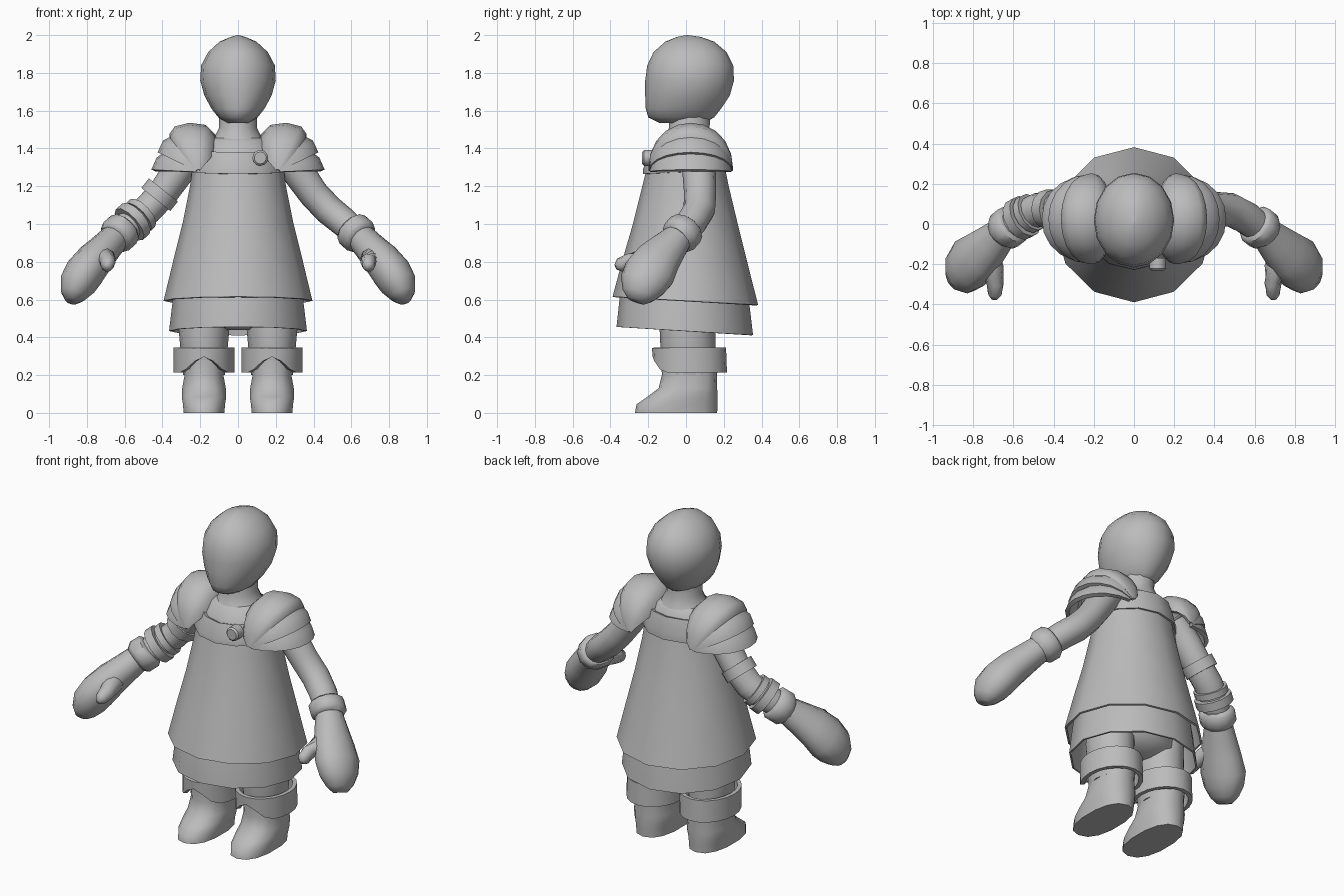
import bpy, bmesh, math
from mathutils import Vector

if "Cube" in bpy.data.objects:
    bpy.data.objects.remove(bpy.data.objects["Cube"])

grey = bpy.data.materials.new("plain_grey")
grey.diffuse_color = (0.5, 0.5, 0.5, 1)
grey.use_nodes = True
grey.node_tree.nodes["Principled BSDF"].inputs["Base Color"].default_value = grey.diffuse_color


def loft(name, rings, closed=True, caps=True, angle=40, thick=0):
    """Skin a list of point rings into one mesh."""
    bm = bmesh.new()
    vs = [[bm.verts.new(p) for p in r] for r in rings]
    n = len(vs[0])
    for a, b in zip(vs, vs[1:]):
        for i in range(n if closed else n - 1):
            j = (i + 1) % n
            bm.faces.new((a[i], a[j], b[j], b[i]))
    if caps:
        bm.faces.new(vs[0][::-1])
        bm.faces.new(vs[-1])
    bmesh.ops.remove_doubles(bm, verts=bm.verts, dist=1e-4)
    bmesh.ops.recalc_face_normals(bm, faces=bm.faces)
    me = bpy.data.meshes.new(name)
    bm.to_mesh(me)
    bm.free()
    ob = bpy.data.objects.new(name, me)
    bpy.context.collection.objects.link(ob)
    me.materials.append(grey)
    bpy.ops.object.select_all(action='DESELECT')
    ob.select_set(True)
    bpy.context.view_layer.objects.active = ob
    if thick:
        m = ob.modifiers.new("thickness", 'SOLIDIFY')
        m.thickness = thick
        m.offset = 0
        bpy.ops.object.modifier_apply(modifier=m.name)
    bpy.ops.object.shade_smooth_by_angle(angle=math.radians(angle))
    return ob


def flat(z, rx, yf, yb, n=12, cx=0, tilt=0, power=1):
    """Level oval ring between front yf and back yb; tilt lowers the back."""
    out = []
    for i in range(n):
        a = 2 * math.pi * i / n
        s, c = math.sin(a), -math.cos(a)
        s = math.copysign(abs(s) ** power, s)
        c = math.copysign(abs(c) ** power, c)
        out.append((cx + rx * s, (yf + yb) / 2 + c * (yb - yf) / 2, z - tilt * c))
    return out


def tube(name, path, n=12, **kw):
    """Sweep ovals along a path of (x, y, z, wide radius, thin radius)."""
    pts = [Vector(p[:3]) for p in path]
    rings = []
    for i, p in enumerate(pts):
        d = (pts[min(i + 1, len(pts) - 1)] - pts[max(i - 1, 0)]).normalized()
        u = Vector((0, 1, 0))
        u = (u - d * u.dot(d)).normalized()
        v = d.cross(u)
        rings.append([p + u * path[i][3] * math.cos(t) + v * path[i][4] * math.sin(t)
                      for t in (2 * math.pi * k / n for k in range(n))])
    return loft(name, rings, **kw)


def band(name, a, b, r):
    """Raised ring around a limb."""
    a, b = Vector(a), Vector(b)
    return tube(name, [(*a, r * .85, r * .85), (*a, r, r), (*b, r, r),
                       (*b, r * .85, r * .85)][1:3], angle=35)


# head
loft("head", [flat(*r, n=16) for r in (
    (1.535, .06, -.14, .10), (1.565, .105, -.2, .15), (1.61, .14, -.213, .185),
    (1.68, .178, -.216, .232), (1.76, .2, -.216, .254), (1.84, .195, -.205, .25),
    (1.91, .158, -.172, .215), (1.965, .098, -.11, .15), (1.99, .04, -.05, .08),
    (2.0, .003, 0, .01))], angle=60)

# neck, upper body and over-dress
loft("neck", [flat(*r) for r in ((1.4, .17, -.14, .17), (1.46, .125, -.11, .145),
     (1.51, .1, -.09, .125), (1.6, .1, -.09, .13))], angle=60)
loft("chest", [flat(*r) for r in ((1.25, .24, -.2, .2), (1.36, .225, -.175, .18),
     (1.44, .17, -.13, .16), (1.46, .12, -.1, .13))], angle=60)
loft("over_dress", [flat(z, rx, yf, yb, tilt=t) for z, rx, yf, yb, t in (
    (1.3, .235, -.2, .2, 0), (1.2, .248, -.225, .22, 0), (1.0, .288, -.275, .268, 0),
    (.8, .338, -.33, .32, .01), (.592, .388, -.383, .376, .022))],
    caps=False, thick=.012, angle=50)
loft("under_skirt", [flat(z, rx, yf, yb, tilt=t) for z, rx, yf, yb, t in (
    (.75, .32, -.31, .3, .01), (.6, .34, -.345, .33, .02), (.433, .36, -.363, .35, .022))],
    caps=False, thick=.01, angle=50)
loft("hips", [flat(*r) for r in ((.44, .1, -.08, .1), (.5, .27, -.16, .18),
     (.75, .29, -.22, .22))], angle=60)

# raised yoke with its button
loft("yoke", [flat(*r, tilt=t) for r, t in (((1.275, .24, -.218, .212), -.01),
     ((1.31, .238, -.217, .212), -.02), ((1.395, .2, -.185, .19), -.02))],
     caps=False, thick=.02, angle=45)
def disc(y, r):
    return [(.118 + r * math.cos(t), y, 1.35 + r * math.sin(t))
            for t in (2 * math.pi * k / 12 for k in range(12))]
loft("button", [disc(-.17, .042), disc(-.222, .042), disc(-.232, .032)])


# fan-shaped shoulder plates hinged on a front-to-back line
def plate(name, side, rows, half_depth, thick=.02):
    rings = []
    for deg, r in rows:
        a = math.radians(deg)
        ring = []
        for k in range(11):
            t = math.pi * k / 10
            rr = r * math.sin(t) ** .85 if 0 < k < 10 else .012
            ring.append((side * (.21 + rr * math.cos(a)),
                         .025 - half_depth * math.cos(t), 1.275 + rr * math.sin(a)))
        rings.append(ring)
    return loft(name, rings, closed=False, caps=False, thick=thick, angle=45)


def arm_path(s, pts):
    return [(s * p[0], *p[1:]) for p in pts]


for s, tag in ((-1, "right"), (1, "left")):
    plate(tag + "_shoulder_dome", s, ((128, .15), (113, .21), (98, .243), (80, .255),
          (63, .262), (54, .245), (48, .21)), .215)
    plate(tag + "_shoulder_middle", s, ((62, .22), (42, .238), (26, .228)), .21, .024)
    plate(tag + "_shoulder_lower", s, ((38, .19), (18, .222), (2, .238)), .205, .024)

    # arm, wrist cuff, mitten and thumb
    tube(tag + "_arm", arm_path(s, ((.24, .06, 1.38, .09, .08), (.33, .07, 1.26, .088, .085),
         (.40, .075, 1.16, .085, .08), (.48, .07, 1.075, .085, .08),
         (.56, .03, 1.01, .083, .078), (.66, -.05, .92, .07, .07))), angle=60)
    tube(tag + "_cuff", arm_path(s, ((.595, .005, .98, .085, .085), (.605, -.003, .97, .104, .1),
         (.645, -.035, .935, .104, .1), (.66, -.05, .92, .08, .08))), angle=50)
    tube(tag + "_mitten", arm_path(s, ((.64, -.03, .94, .075, .075), (.70, -.09, .875, .1, .085),
         (.76, -.15, .81, .125, .098), (.815, -.195, .74, .14, .105),
         (.85, -.23, .68, .125, .098), (.872, -.25, .625, .09, .07),
         (.882, -.262, .592, .05, .035))), angle=70)
    tube(tag + "_thumb", arm_path(s, ((.74, -.13, .83, .06, .06), (.70, -.22, .82, .055, .05),
         (.69, -.30, .80, .045, .042), (.692, -.35, .782, .038, .034),
         (.695, -.372, .772, .016, .016))), n=10, angle=70)

    # leg, boot and notched boot cuff
    cx = s * .18
    loft(tag + "_leg", [flat(*r, cx=cx) for r in ((.2, .11, -.12, .155),
         (.34, .125, -.135, .155), (.45, .135, -.14, .155), (.58, .13, -.14, .16))], angle=60)
    loft(tag + "_boot", [flat(*r, n=14, cx=cx, power=.85) for r in (
         (0, .11, -.27, .165), (.045, .114, -.262, .167), (.085, .12, -.205, .167),
         (.13, .118, -.145, .165), (.2, .105, -.128, .165), (.28, .115, -.13, .168))], angle=55)
    top = flat(.345, .15, -.168, .2, n=20, cx=cx)
    low = flat(.213, .15, -.165, .205, n=20, cx=cx)
    lift = {0: .085, 1: .06, 19: .06, 2: .018, 18: .018}
    low = [(x, y, z + lift.get(i, 0)) for i, (x, y, z) in enumerate(low)]
    loft(tag + "_boot_cuff", [low, top], caps=False, thick=.024, angle=45)

# bands worn on the right arm only
band("upper_arm_band", (-.395, .074, 1.18), (-.435, .074, 1.13), .098)
band("forearm_band", (-.505, .06, 1.058), (-.53, .045, 1.035), .098)
band("forearm_ring", (-.54, .04, 1.028), (-.575, .02, .997), .108)
